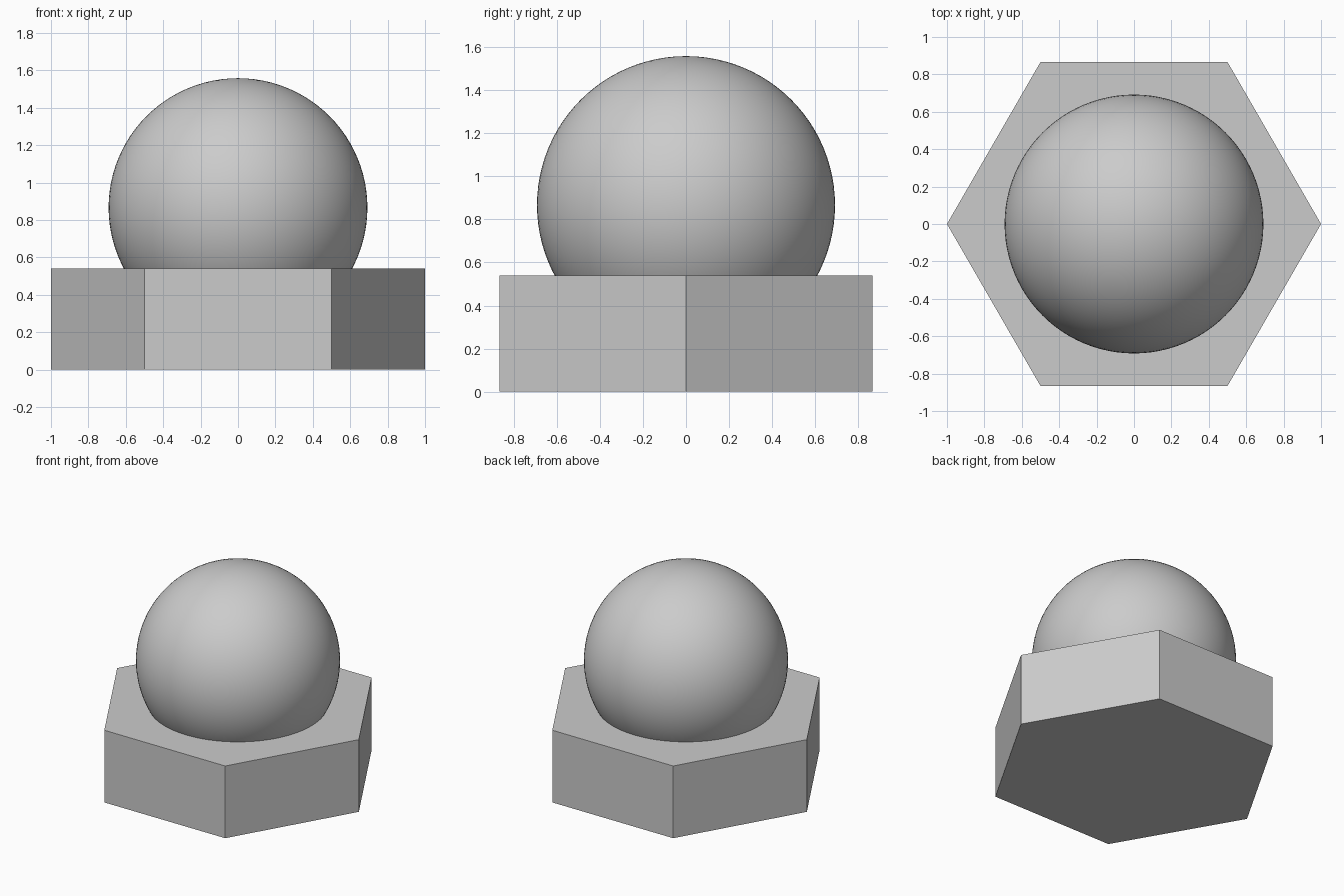
import bpy
import math

if "Cube" in bpy.data.objects:
    bpy.data.objects.remove(bpy.data.objects["Cube"])

# Plain grey finish
grey = bpy.data.materials.new("plain_grey")
grey.diffuse_color = (0.6, 0.6, 0.6, 1.0)
grey.use_nodes = True
grey.node_tree.nodes["Principled BSDF"].inputs["Base Color"].default_value = grey.diffuse_color

BASE_HEIGHT = 0.54
BALL_RADIUS = 0.692
BALL_CENTRE = 0.866


def finish(name):
    obj = bpy.context.object
    obj.name = name
    obj.data.materials.append(grey)
    return obj


# Hexagonal base with corners on the x axis
bpy.ops.mesh.primitive_cylinder_add(vertices=6, radius=1.0, depth=BASE_HEIGHT,
                                    location=(0, 0, BASE_HEIGHT / 2),
                                    rotation=(0, 0, math.radians(30)))
finish("hex_base")
bpy.ops.object.transform_apply(location=False, rotation=True, scale=False)

# Smooth ball sunk into the base
bpy.ops.mesh.primitive_uv_sphere_add(segments=96, ring_count=48, radius=BALL_RADIUS,
                                     location=(0, 0, BALL_CENTRE))
finish("ball")
bpy.ops.object.shade_smooth()
